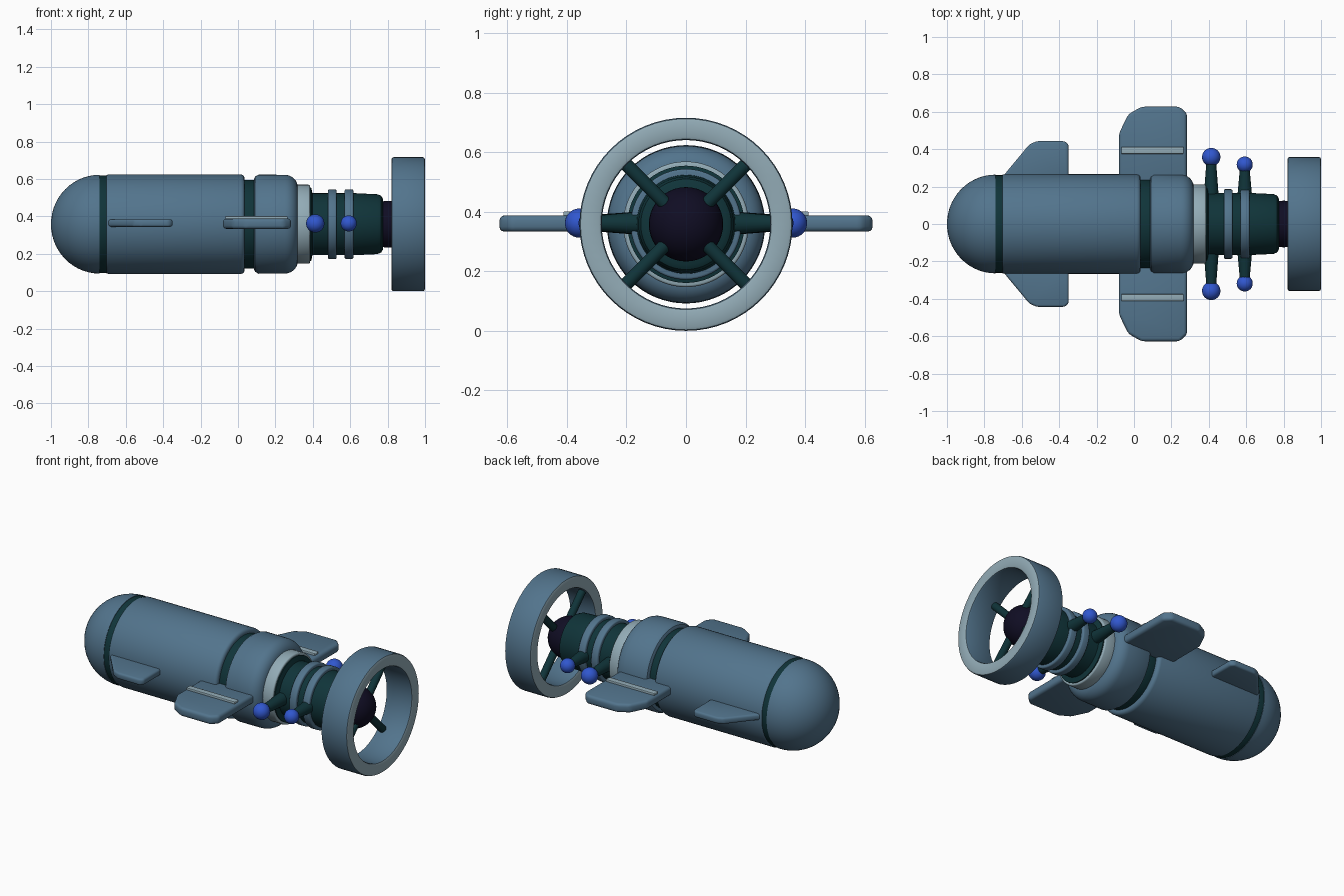
import bpy, bmesh, math
from mathutils import Matrix, Vector

if "Cube" in bpy.data.objects:
    bpy.data.objects.remove(bpy.data.objects["Cube"])

CZ = 0.358  # height of the long axis


def material(name, rgb):
    m = bpy.data.materials.new(name)
    m.diffuse_color = (*rgb, 1)
    m.use_nodes = True
    m.node_tree.nodes["Principled BSDF"].inputs["Base Color"].default_value = m.diffuse_color
    return m


STEEL = material("steel blue", (0.085, 0.175, 0.265))
LIGHT = material("pale grey blue", (0.29, 0.41, 0.47))
TEAL = material("dark teal", (0.005, 0.034, 0.041))
NAVY = material("blackish navy", (0.005, 0.004, 0.017))
BLUE = material("bright blue", (0.03, 0.095, 0.62))


def finish(name, bm, *mats, mirror=False):
    bmesh.ops.recalc_face_normals(bm, faces=bm.faces[:])
    me = bpy.data.meshes.new(name)
    bm.to_mesh(me)
    bm.free()
    ob = bpy.data.objects.new(name, me)
    bpy.context.collection.objects.link(ob)
    for m in mats:
        me.materials.append(m)
    bpy.ops.object.select_all(action='DESELECT')
    ob.select_set(True)
    bpy.context.view_layer.objects.active = ob
    bpy.ops.object.shade_smooth_by_angle(angle=math.radians(35))
    if mirror:
        mod = ob.modifiers.new("mirror", 'MIRROR')
        mod.use_axis = (False, True, False)
    return ob


def lathe(name, profile, *mats, closed=False, segs=64):
    """Spin (x, radius) points around the long axis."""
    bm = bmesh.new()
    vs = [bm.verts.new((x, 0, CZ + r)) for x, r in profile]
    es = [bm.edges.new(p) for p in zip(vs, vs[1:])]
    if closed:
        es.append(bm.edges.new((vs[-1], vs[0])))
    bmesh.ops.spin(bm, geom=vs + es, cent=(0, 0, CZ), axis=(1, 0, 0),
                   angle=math.tau, steps=segs, use_duplicate=False)
    bmesh.ops.remove_doubles(bm, verts=bm.verts[:], dist=1e-5)
    return finish(name, bm, *mats)


def drum(name, x0, x1, r, bev, mat):
    """Solid disc with rounded rims."""
    arc = [math.radians(a) for a in (0, 30, 60, 90)]
    left = [(x0 + bev * (1 - math.sin(a)), r - bev * (1 - math.cos(a))) for a in reversed(arc)]
    right = [(x1 - bev * (1 - math.sin(a)), r - bev * (1 - math.cos(a))) for a in arc]
    return lathe(name, [(x0, 0)] + left + right + [(x1, 0)], mat)


def plate(name, outline, z0, z1, bev, mat):
    """Extruded outline with softened edges, mirrored across y."""
    bm = bmesh.new()
    f = bm.faces.new([bm.verts.new((x, y, z0)) for x, y in outline])
    up = bmesh.ops.extrude_face_region(bm, geom=[f])
    bmesh.ops.translate(bm, vec=(0, 0, z1 - z0),
                        verts=[v for v in up['geom'] if isinstance(v, bmesh.types.BMVert)])
    bmesh.ops.recalc_face_normals(bm, faces=bm.faces[:])
    if bev:
        bmesh.ops.bevel(bm, geom=bm.edges[:], offset=bev, segments=3, profile=0.5, affect='EDGES')
    return finish(name, bm, mat, mirror=True)


def rod(name, p, q, r0, r1, mat, mirror=False):
    p, q = Vector(p), Vector(q)
    bm = bmesh.new()
    m = Matrix.Translation((p + q) / 2) @ (q - p).to_track_quat('Z', 'Y').to_matrix().to_4x4()
    bmesh.ops.create_cone(bm, cap_ends=True, segments=20, radius1=r0, radius2=r1,
                          depth=(q - p).length, matrix=m)
    return finish(name, bm, mat, mirror=mirror)


def ball(name, c, r, mat, mirror=False):
    bm = bmesh.new()
    bmesh.ops.create_uvsphere(bm, u_segments=32, v_segments=20, radius=r,
                              matrix=Matrix.Translation(c))
    return finish(name, bm, mat, mirror=mirror)


# hull
dome = [(-0.74 - 0.26 * math.cos(a), 0.264 * math.sin(a))
        for a in (math.pi / 2 * i / 14 for i in range(15))]
lathe("nose_dome", dome + [(-0.74, 0)], STEEL)
drum("nose_band", -0.765, -0.70, 0.261, 0.004, TEAL)
drum("main_hull", -0.712, 0.035, 0.266, 0.02, STEEL)
drum("waist_band", 0.02, 0.11, 0.237, 0.006, TEAL)
shoulder = [(0.25 + 0.07 * math.sin(a), 0.196 + 0.068 * math.cos(a))
            for a in (math.pi / 2 * i / 8 for i in range(9))]
lathe("rear_hull", [(0.085, 0), (0.085, 0.24), (0.092, 0.255), (0.11, 0.265)] + shoulder
      + [(0.32, 0)], STEEL)

# tail section
drum("pale_collar", 0.31, 0.385, 0.211, 0.008, LIGHT)
lathe("tail_core", [(0.37, 0), (0.37, 0.197), (0.391, 0.197), (0.398, 0.166), (0.62, 0.166),
                    (0.745, 0.16), (0.765, 0.152), (0.775, 0.135), (0.775, 0)], TEAL)
for i, x in enumerate((0.48, 0.57)):
    drum(f"tail_rib_{i + 1}", x, x + 0.047, 0.186, 0.008, STEEL)
ball("tail_hub", (0.80, 0, CZ), 0.125, NAVY)

# ring shroud with pale rims
ro, ri, b = 0.358, 0.283, 0.012
ring = lathe("ring_shroud", [(0.82, ri + b), (0.82, ro - b), (0.8235, ro - 0.0035), (0.82 + b, ro),
                             (1 - b, ro), (0.9965, ro - 0.0035), (1, ro - b), (1, ri + b),
                             (0.9965, ri + 0.0035), (1 - b, ri), (0.82 + b, ri),
                             (0.8235, ri + 0.0035)], STEEL, LIGHT, closed=True)
for f in ring.data.polygons:
    f.material_index = int(abs(f.normal.x) > 0.8)
for i in range(4):
    a = math.radians(45 + 90 * i)
    d = Vector((0, math.cos(a), math.sin(a)))
    c = Vector((0.855, 0, CZ))
    rod(f"ring_spoke_{i + 1}", c + d * 0.08, c + d * 0.288, 0.023, 0.023, TEAL)

# side arms with ball tips
for i, (x, y, r) in enumerate(((0.413, 0.358, 0.049), (0.592, 0.318, 0.043))):
    rod(f"side_arm_{i + 1}", (x, 0.12, CZ + 0.004), (x, y, CZ + 0.004), 0.042, 0.024, TEAL, True)
    ball(f"arm_tip_{i + 1}", (x, y, CZ + 0.004), r, BLUE, True)

# fins
plate("front_fin", [(-0.73, 0.22), (-0.35, 0.22), (-0.35, 0.425), (-0.37, 0.443), (-0.52, 0.443),
                    (-0.56, 0.425)], CZ - 0.014, CZ + 0.026, 0.012, STEEL)
plate("rear_fin", [(-0.08, 0.2), (0.283, 0.2), (0.283, 0.59), (0.245, 0.627), (0.04, 0.627),
                   (-0.03, 0.587), (-0.08, 0.485)], CZ - 0.025, CZ + 0.03, 0.017, STEEL)
plate("fin_strip", [(-0.068, 0.375), (0.265, 0.375), (0.265, 0.412), (-0.068, 0.412)],
      CZ + 0.022, CZ + 0.043, 0.004, LIGHT)
